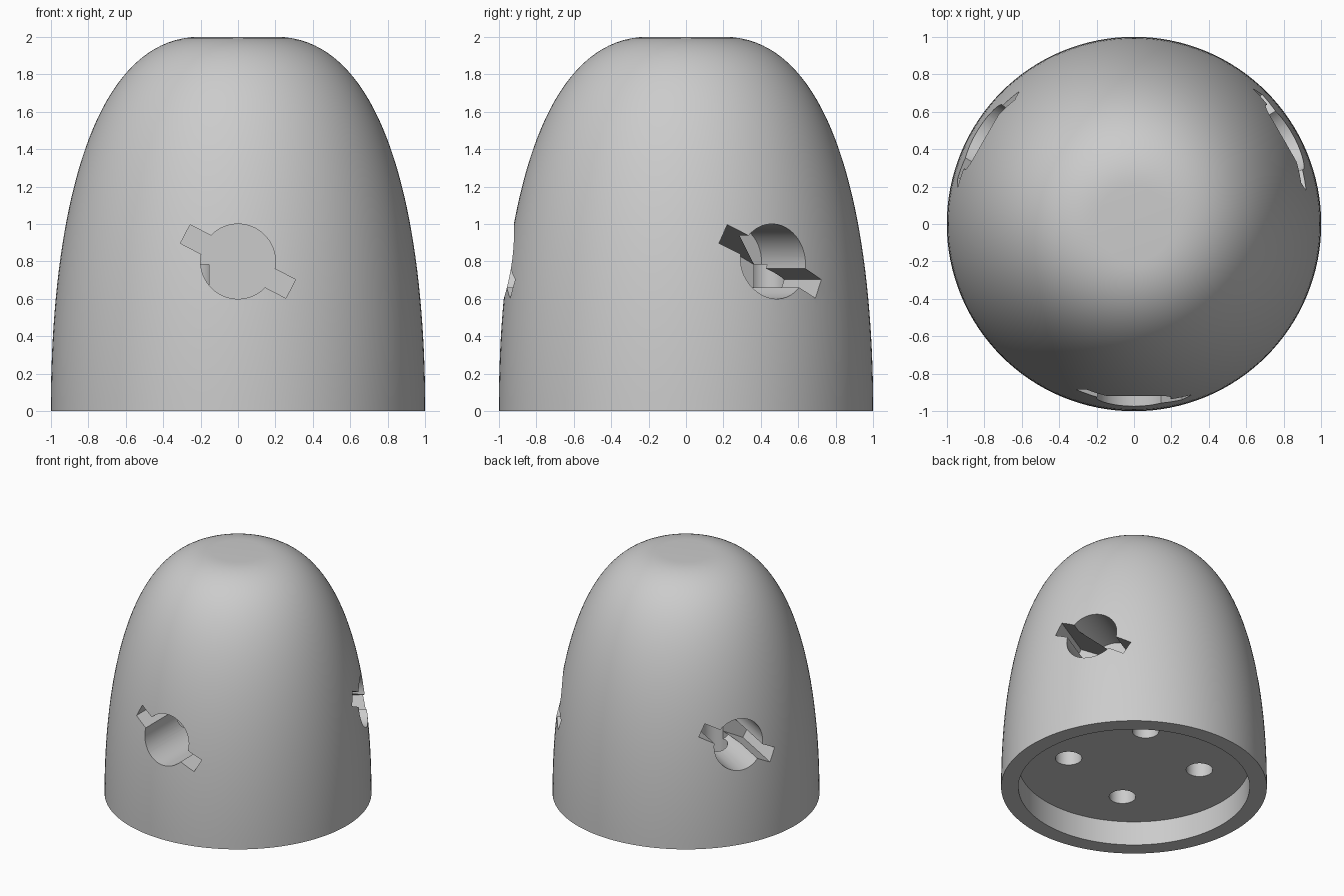
import bpy
import bmesh
from math import radians
from mathutils import Matrix, Vector
from mathutils.geometry import interpolate_bezier

cube = bpy.data.objects.get("Cube")
if cube:
    bpy.data.objects.remove(cube, do_unlink=True)

grey = bpy.data.materials.new("light grey")
grey.use_nodes = True
grey.diffuse_color = (0.6, 0.6, 0.6, 1)
grey.node_tree.nodes["Principled BSDF"].inputs["Base Color"].default_value = (0.6, 0.6, 0.6, 1)


def make_object(name, bm):
    bmesh.ops.recalc_face_normals(bm, faces=bm.faces)
    mesh = bpy.data.meshes.new(name)
    bm.to_mesh(mesh)
    bm.free()
    mesh.materials.append(grey)
    obj = bpy.data.objects.new(name, mesh)
    bpy.context.collection.objects.link(obj)
    return obj


def cylinder(name, radius, depth, matrix, segments=64):
    bm = bmesh.new()
    bmesh.ops.create_cone(bm, cap_ends=True, segments=segments, radius1=radius,
                          radius2=radius, depth=depth, matrix=matrix)
    return make_object(name, bm)


def box(name, size, matrix):
    bm = bmesh.new()
    bmesh.ops.create_cube(bm, size=1, matrix=matrix @ Matrix.Diagonal((*size, 1)))
    return make_object(name, bm)


# Domed body: a curved profile turned around the vertical axis
profile = interpolate_bezier(Vector((1, 0, 0)), Vector((1, 0, 1)),
                             Vector((0.8, 0, 2)), Vector((0.2, 0, 2)), 40)
bm = bmesh.new()
verts = [bm.verts.new(p) for p in profile]
edges = [bm.edges.new(pair) for pair in zip(verts, verts[1:])]
bmesh.ops.spin(bm, geom=verts + edges, axis=(0, 0, 1), cent=(0, 0, 0),
               angle=radians(360), steps=128)
bmesh.ops.remove_doubles(bm, verts=bm.verts, dist=0.0001)
bmesh.ops.holes_fill(bm, edges=[e for e in bm.edges if e.is_boundary], sides=0)
body = make_object("domed_body", bm)

# Round recess under the base
cutters = [cylinder("base_recess", 0.87, 0.4, Matrix.Identity(4), 128)]

# Three keyed sockets around the side: a round bore with a tilted slot
floor, outside = 0.46, 1.2
depth, middle = outside - floor, (outside + floor) / 2
for turn in (0, 120, 240):
    place = Matrix.Rotation(radians(turn), 4, 'Z') @ Matrix.Translation((0, -middle, 0.8))
    cutters.append(cylinder("socket_bore", 0.2, depth,
                            place @ Matrix.Rotation(radians(90), 4, 'X')))
    cutters.append(box("socket_slot", (0.635, depth, 0.112),
                       place @ Matrix.Rotation(radians(27.5), 4, 'Y')))

# Four blind holes rising from the recess
bottom, top = 0.1, 0.785
for turn in (60, 150, 240, 330):
    place = Matrix.Rotation(radians(turn), 4, 'Z')
    place = place @ Matrix.Translation((0.5, 0, (bottom + top) / 2))
    cutters.append(cylinder("base_hole", 0.1, top - bottom, place, 48))

# Cut everything out of the body
bpy.context.view_layer.objects.active = body
for cutter in cutters:
    cutter.hide_render = True
    cut = body.modifiers.new(cutter.name, 'BOOLEAN')
    cut.operation = 'DIFFERENCE'
    cut.solver = 'EXACT'
    cut.object = cutter
    bpy.ops.object.modifier_apply(modifier=cut.name)
for cutter in cutters:
    bpy.data.objects.remove(cutter, do_unlink=True)

# Smooth curved walls with crisp rims
for obj in bpy.context.selected_objects:
    obj.select_set(False)
body.select_set(True)
bpy.ops.object.shade_smooth_by_angle(angle=radians(30))
